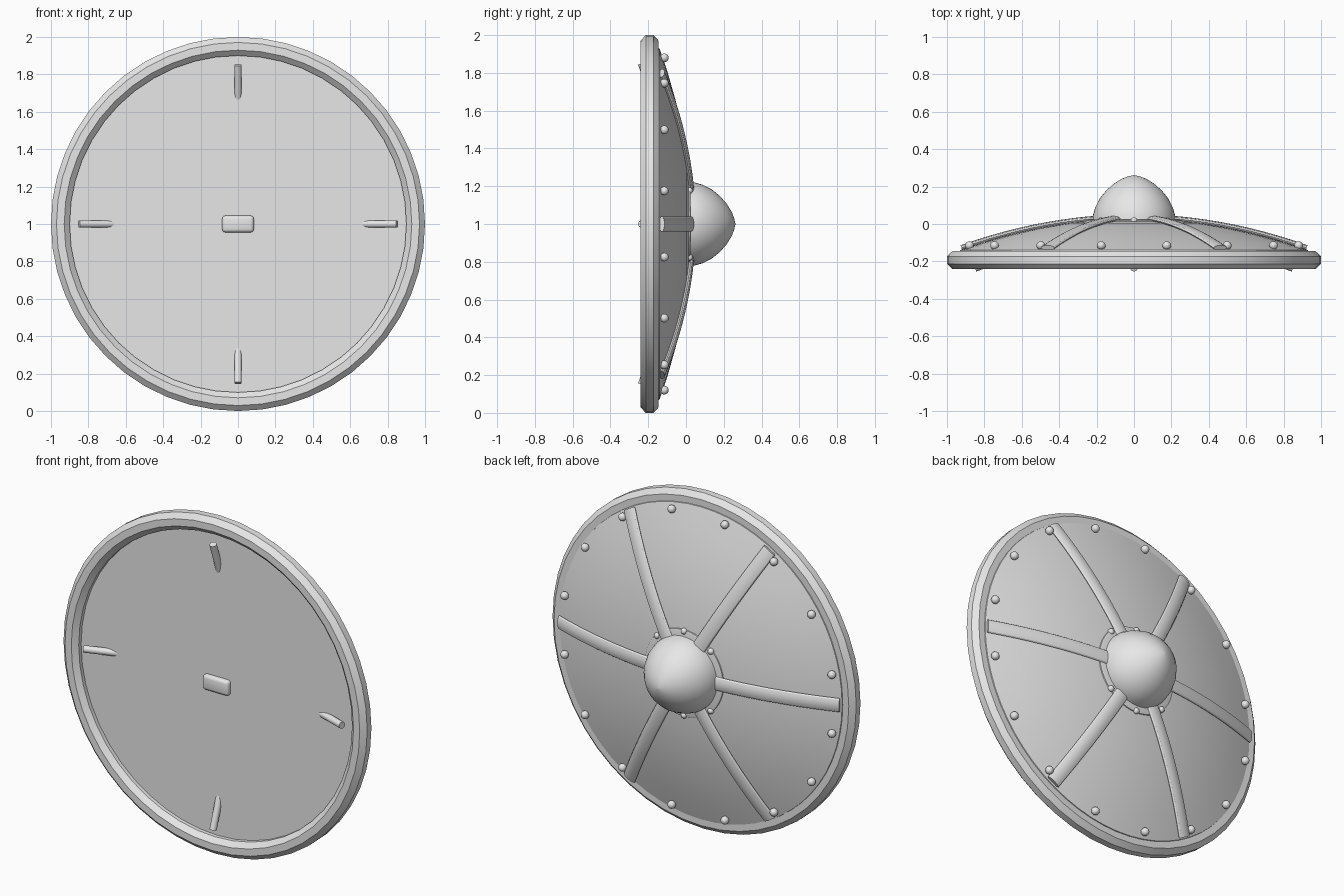
import bpy
import bmesh
import math
from mathutils import Matrix, Vector

cube = bpy.data.objects.get("Cube")
if cube:
    bpy.data.objects.remove(cube, do_unlink=True)

grey = bpy.data.materials.new("plain_grey")
grey.use_nodes = True
grey.diffuse_color = (0.8, 0.8, 0.8, 1)
grey.node_tree.nodes["Principled BSDF"].inputs["Base Color"].default_value = (0.8, 0.8, 0.8, 1)

CENTRE = Vector((0, 0, 1))


def polar(r, angle, y):
    """Point at radius and angle around the shield axis, at depth y."""
    return CENTRE + Vector((r * math.cos(angle), y, r * math.sin(angle)))


def shell_y(r):
    """Depth of the domed back surface at a radius."""
    return 0.028 - 0.194 * r * r


def finish(bm, name):
    bmesh.ops.recalc_face_normals(bm, faces=bm.faces)
    mesh = bpy.data.meshes.new(name)
    bm.to_mesh(mesh)
    bm.free()
    mesh.materials.append(grey)
    obj = bpy.data.objects.new(name, mesh)
    bpy.context.collection.objects.link(obj)
    bpy.ops.object.select_all(action="DESELECT")
    obj.select_set(True)
    bpy.context.view_layer.objects.active = obj
    bpy.ops.object.shade_smooth_by_angle(angle=math.radians(30))
    return obj


def bridge(bm, a, b):
    n = len(a)
    for i in range(n):
        j = (i + 1) % n
        bm.faces.new((a[i], a[j], b[j], b[i]))


def lathe(name, profile, segments, closed=False):
    """Revolve (radius, depth) points around the shield axis."""
    bm = bmesh.new()
    rings = [[bm.verts.new(polar(r, math.tau * i / segments, y)) for i in range(segments)]
             for r, y in profile]
    for a, b in zip(rings, rings[1:]):
        bridge(bm, a, b)
    if closed:
        bridge(bm, rings[-1], rings[0])
    else:
        bm.faces.new(rings[0])
        bm.faces.new(rings[-1])
    return finish(bm, name)


# Rim: eight-sided ring
rim = [(0.95 + 0.054 * math.cos(math.tau * (k + 0.5) / 8),
        -0.193 + 0.052 * math.sin(math.tau * (k + 0.5) / 8)) for k in range(8)]
lathe("rim", rim, 48, closed=True)

# Shield body: flat inside face and domed back
body = [(0.94, -0.19)] + [(r, shell_y(r)) for r in (0.93, 0.8, 0.65, 0.5, 0.35, 0.2, 0.05)]
lathe("shield_body", body, 64)

# Central boss with its collar
lathe("boss_collar", [(0.262, 0.0), (0.258, 0.02), (0.245, 0.024), (0.1, 0.026)], 48)
boss = [(0.222, 0.0), (0.22, 0.045), (0.207, 0.09), (0.182, 0.138), (0.148, 0.18),
        (0.108, 0.215), (0.065, 0.242), (0.03, 0.255), (0.003, 0.261)]
lathe("boss", boss, 48)

# Six curved ribs following the back
for n in range(6):
    angle = math.tau * n / 6
    side = Vector((-math.sin(angle), 0, math.cos(angle)))
    bm = bmesh.new()
    rings = []
    for step in range(11):
        r = 0.17 + 0.75 * step / 10
        slope = -0.388 * r
        normal = (polar(-slope, angle, 1) - CENTRE).normalized()
        middle = polar(r, angle, shell_y(r)) + normal * 0.009
        ring = []
        for k in range(12):
            t = math.tau * k / 12
            ring.append(bm.verts.new(middle + side * 0.041 * math.cos(t)
                                     + normal * 0.015 * math.sin(t)))
        rings.append(ring)
    for a, b in zip(rings, rings[1:]):
        bridge(bm, a, b)
    bm.faces.new(rings[0])
    bm.faces.new(rings[-1])
    finish(bm, f"rib_{n + 1}")


def rivets(name, count, radius, y, size, offset):
    bm = bmesh.new()
    for n in range(count):
        place = polar(radius, math.tau * (n + offset) / count, y)
        bmesh.ops.create_uvsphere(bm, u_segments=16, v_segments=10, radius=size,
                                  matrix=Matrix.Translation(place))
    finish(bm, name)


rivets("outer_rivets", 16, 0.897, -0.115, 0.023, 0.5)
rivets("inner_rivets", 8, 0.25, 0.018, 0.018, 0)

# Four slanted pegs on the inside face
bm = bmesh.new()
for n in range(4):
    angle = math.tau * n / 4
    tip = polar(0.85, angle, -0.235)
    root = polar(0.6, angle, -0.147)
    turn = (tip - root).to_track_quat("Z", "Y").to_matrix().to_4x4()
    bmesh.ops.create_cone(bm, cap_ends=True, segments=16, radius1=0.02, radius2=0.02,
                          depth=(tip - root).length,
                          matrix=Matrix.Translation((tip + root) / 2) @ turn)
finish(bm, "inside_pegs")

# Central grip block on the inside face
bm = bmesh.new()
bmesh.ops.create_cube(bm, size=1, matrix=Matrix.Translation((0, -0.18, 1))
                      @ Matrix.Diagonal((0.17, 0.075, 0.09, 1)))
bmesh.ops.bevel(bm, geom=bm.edges[:], offset=0.018, segments=3, affect="EDGES", profile=0.5)
finish(bm, "grip_block")
